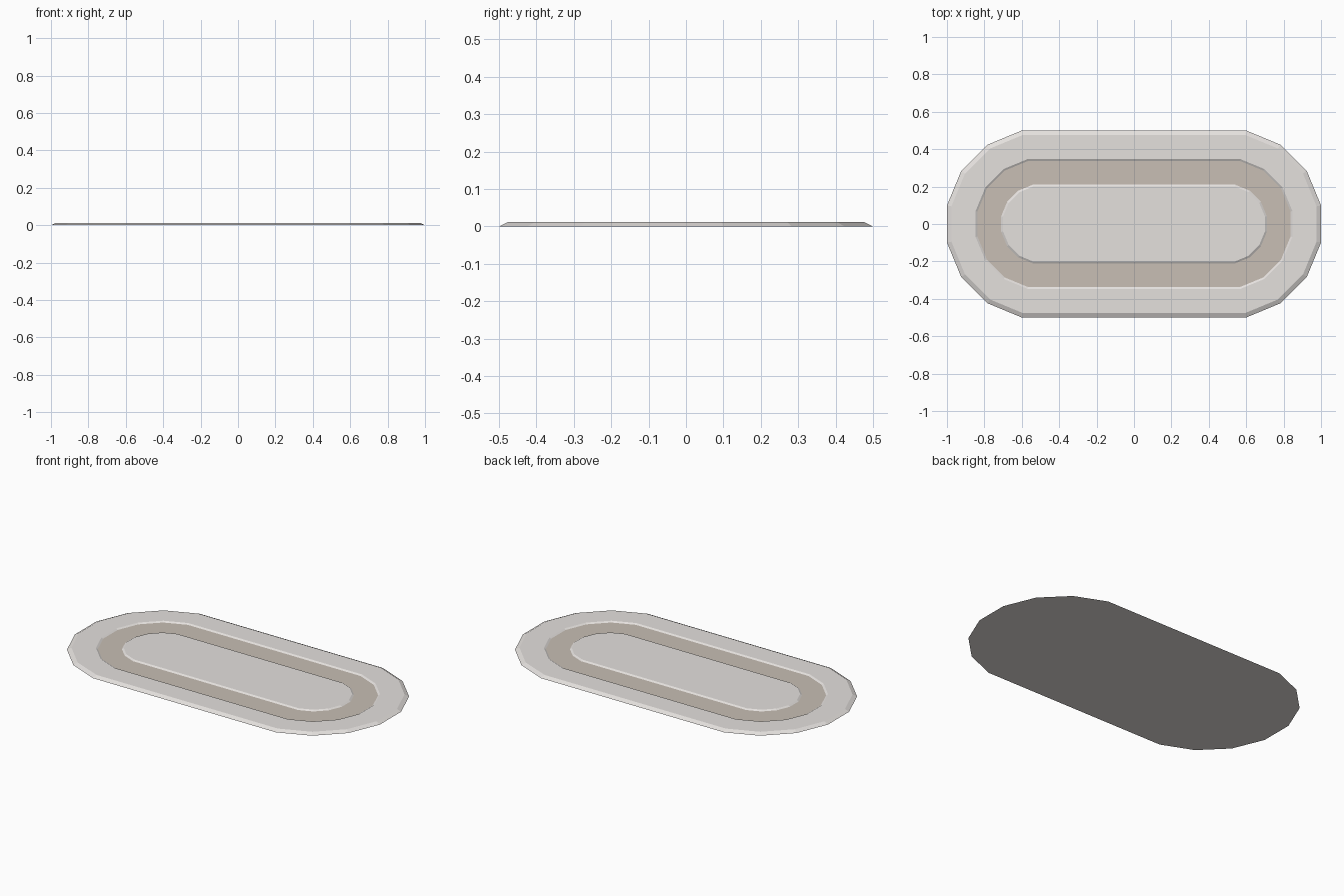
import bpy, bmesh, math

if "Cube" in bpy.data.objects:
    bpy.data.objects.remove(bpy.data.objects["Cube"])


def material(name, color):
    m = bpy.data.materials.new(name)
    m.diffuse_color = color
    m.use_nodes = True
    m.node_tree.nodes["Principled BSDF"].inputs["Base Color"].default_value = m.diffuse_color
    return m


def ring(bm, r, z):
    """Stadium outline: two halves of a 16-gon of flat radius r, centred on x = +-0.5."""
    circ = r / math.cos(math.pi / 16)
    verts = []
    for i in range(16):
        a = math.radians(-78.75 + 22.5 * i)
        cx = 0.5 if i < 8 else -0.5
        verts.append(bm.verts.new((cx + circ * math.cos(a), circ * math.sin(a), z)))
    return verts


# Rug cross-section from rim to centre: (radius, height)
TOP, GROOVE = 0.012, 0.006
profile = [(0.5, 0), (0.476, TOP), (0.347, TOP), (0.337, GROOVE),
           (0.21, GROOVE), (0.2, TOP)]
BAND = 3

bm = bmesh.new()
rings = [ring(bm, r, z) for r, z in profile]
for k, (a, b) in enumerate(zip(rings, rings[1:])):
    for i in range(16):
        j = (i + 1) % 16
        f = bm.faces.new((a[i], a[j], b[j], b[i]))
        f.material_index = int(k == BAND)
bm.faces.new(rings[-1])             # centre field
bm.faces.new(rings[0][::-1])        # underside

mesh = bpy.data.meshes.new("rug")
bm.to_mesh(mesh)
bm.free()
mesh.materials.append(material("pale_wool", (0.78, 0.75, 0.73, 1)))
mesh.materials.append(material("brown_wool", (0.58, 0.52, 0.46, 1)))
rug = bpy.data.objects.new("rug", mesh)
bpy.context.collection.objects.link(rug)
